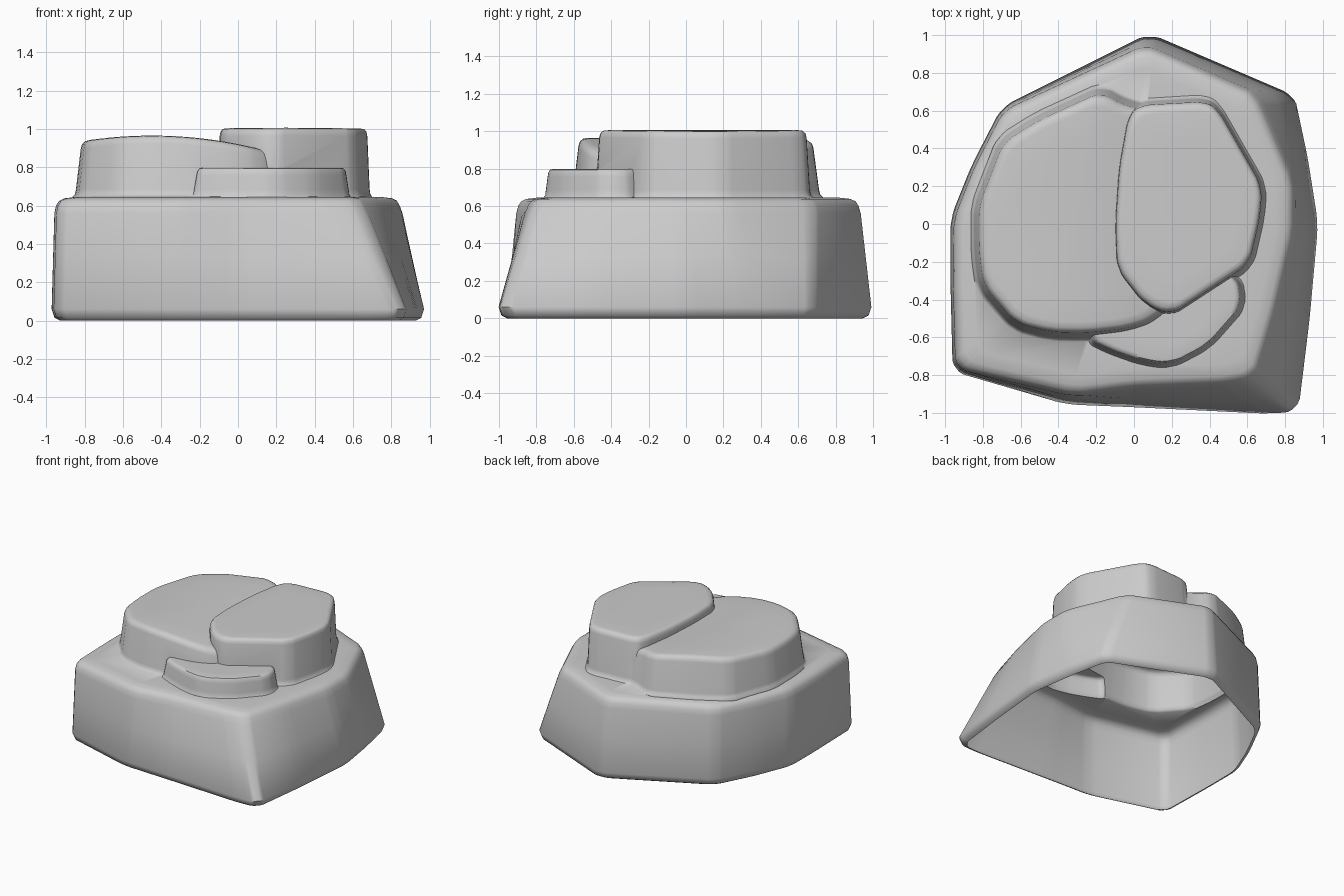
import bpy, bmesh
from mathutils import Vector

if "Cube" in bpy.data.objects:
    bpy.data.objects.remove(bpy.data.objects["Cube"])


def soften(pts, d):
    """Cut every corner of a closed outline, twice, by at most d."""
    for step in (d, d * 0.35):
        out = []
        for i, p in enumerate(pts):
            for q in (pts[i - 1], pts[(i + 1) % len(pts)]):
                v = q - p
                out.append(p + v * min(0.3, step / max(v.length, 1e-6)))
        pts = out
    return pts


def ring_solid(name, low, high, centre, levels, top):
    """Loft low->high outlines; level = (blend, scale, z or drop below top)."""
    c = Vector(centre)
    low3 = [Vector((a[0], a[1], b[0])) for a, b in zip(low, high)]
    # corner cutting is done on paired 4D points so both outlines stay matched
    pairs = [Vector((*a, *b)) for a, b in zip(low, high)]
    pairs = soften(pairs, 0.06)
    bm = bmesh.new()
    rings = []
    for blend, scale, z, from_top in levels:
        ring = []
        for p in pairs:
            v = Vector((p[0], p[1])).lerp(Vector((p[2], p[3])), blend)
            v = c + (v - c) * scale
            ring.append(bm.verts.new((v.x, v.y, top(v.x, v.y) - z if from_top else z)))
        rings.append(ring)
    n = len(pairs)
    for a, b in zip(rings, rings[1:]):
        for i in range(n):
            j = (i + 1) % n
            bm.faces.new((a[i], a[j], b[j], b[i]))
    bm.faces.new(list(reversed(rings[0])))
    tip = bm.verts.new((c.x, c.y, top(c.x, c.y)))
    for i in range(n):
        bm.faces.new((rings[-1][i], rings[-1][(i + 1) % n], tip))
    bmesh.ops.recalc_face_normals(bm, faces=bm.faces)
    me = bpy.data.meshes.new(name)
    bm.to_mesh(me)
    bm.free()
    ob = bpy.data.objects.new(name, me)
    bpy.context.collection.objects.link(ob)
    return ob


def stone(name, outline, centre, top, taper=0.97):
    """Upper slab with a flared foot and a rounded top edge."""
    t = taper
    levels = [(0, 1.035, 0.5, 0), (0, 1.035, 0.645, 0), (0, 1.01, 0.66, 0),
              (0, 1.0, 0.685, 0), (0, t, 0.04, 1), (0, t - 0.012, 0.017, 1),
              (0, t - 0.04, 0.003, 1), (0, t - 0.09, 0, 1),
              (0, 0.65, 0, 1), (0, 0.3, 0, 1)]
    return ring_solid(name, outline, outline, centre, levels, top)


# base block: footprint and matching upper rim
foot = [(0.08, 1.01), (0.85, 0.68), (0.92, 0.35), (0.975, 0), (0.93, -0.5), (0.87, -0.99),
        (0.72, -1.005), (0, -0.97), (-0.36, -0.955), (-0.96, -0.78), (-0.972, -0.3),
        (-0.972, 0.03), (-0.86, 0.31), (-0.70, 0.62)]
rim = [(0.06, 0.945), (0.65, 0.69), (0.85, 0.22), (0.85, -0.05), (0.75, -0.48), (0.65, -0.82),
       (0.5, -0.85), (0, -0.87), (-0.32, -0.91), (-0.945, -0.765), (-0.957, -0.3),
       (-0.955, 0.02), (-0.845, 0.3), (-0.69, 0.60)]
rock = ring_solid("stepped_rock", foot, rim, (0, 0), [
    (0, 0.955, 0.0, 0), (0, 0.985, 0.015, 0), (0, 1.0, 0.06, 0), (0.5, 1.0, 0.33, 0),
    (0.93, 1.0, 0.56, 0), (1, 0.992, 0.60, 0), (1, 0.975, 0.625, 0), (1, 0.945, 0.638, 0),
    (1, 0.88, 0.645, 0), (1, 0.5, 0.65, 0)], lambda x, y: 0.65)

# three overlapping slabs on top
left = stone("left_slab", [
    (-0.17, 0.73), (-0.03, 0.65), (0.15, 0.62), (0.3, 0.3), (0.3, -0.35), (0.13, -0.53),
    (-0.02, -0.58), (-0.25, -0.605), (-0.45, -0.60), (-0.64, -0.55), (-0.82, -0.34),
    (-0.845, -0.15), (-0.845, 0.1), (-0.71, 0.45), (-0.52, 0.57)],
    (-0.3, 0.03), lambda x, y: 0.965 - 0.22 * (x + 0.45) ** 2, 0.955)
right = stone("right_slab", [
    (0.02, 0.645), (0.38, 0.665), (0.45, 0.62), (0.69, 0.2), (0.68, 0.04), (0.62, -0.22),
    (0.19, -0.50), (0.05, -0.44), (-0.10, -0.25), (-0.11, 0), (-0.09, 0.3), (-0.04, 0.58)],
    (0.3, 0.1), lambda x, y: 1.006 - 0.03 * (x - 0.25) ** 2)
front = stone("front_step", [
    (0.56, -0.27), (0.585, -0.44), (0.4, -0.65), (0.2, -0.755), (0.05, -0.74),
    (-0.15, -0.67), (-0.26, -0.61), (-0.1, -0.45), (0.2, -0.2)],
    (0.2, -0.43), lambda x, y: 0.797)

# fuse everything into one skin
bpy.context.view_layer.objects.active = rock
rock.select_set(True)
for part in (left, right, front):
    m = rock.modifiers.new("join", 'BOOLEAN')
    m.operation = 'UNION'
    m.solver = 'EXACT'
    m.object = part
    bpy.ops.object.modifier_apply(modifier=m.name)
    bpy.data.objects.remove(part, do_unlink=True)

# open the underside so the rock is a hollow shell
bm = bmesh.new()
bm.from_mesh(rock.data)
bmesh.ops.delete(bm, geom=[f for f in bm.faces if max(v.co.z for v in f.verts) < 0.005],
                 context='FACES')
bm.to_mesh(rock.data)
bm.free()
bpy.ops.object.select_all(action='DESELECT')
rock.select_set(True)
bpy.ops.object.shade_smooth_by_angle(angle=0.8)
